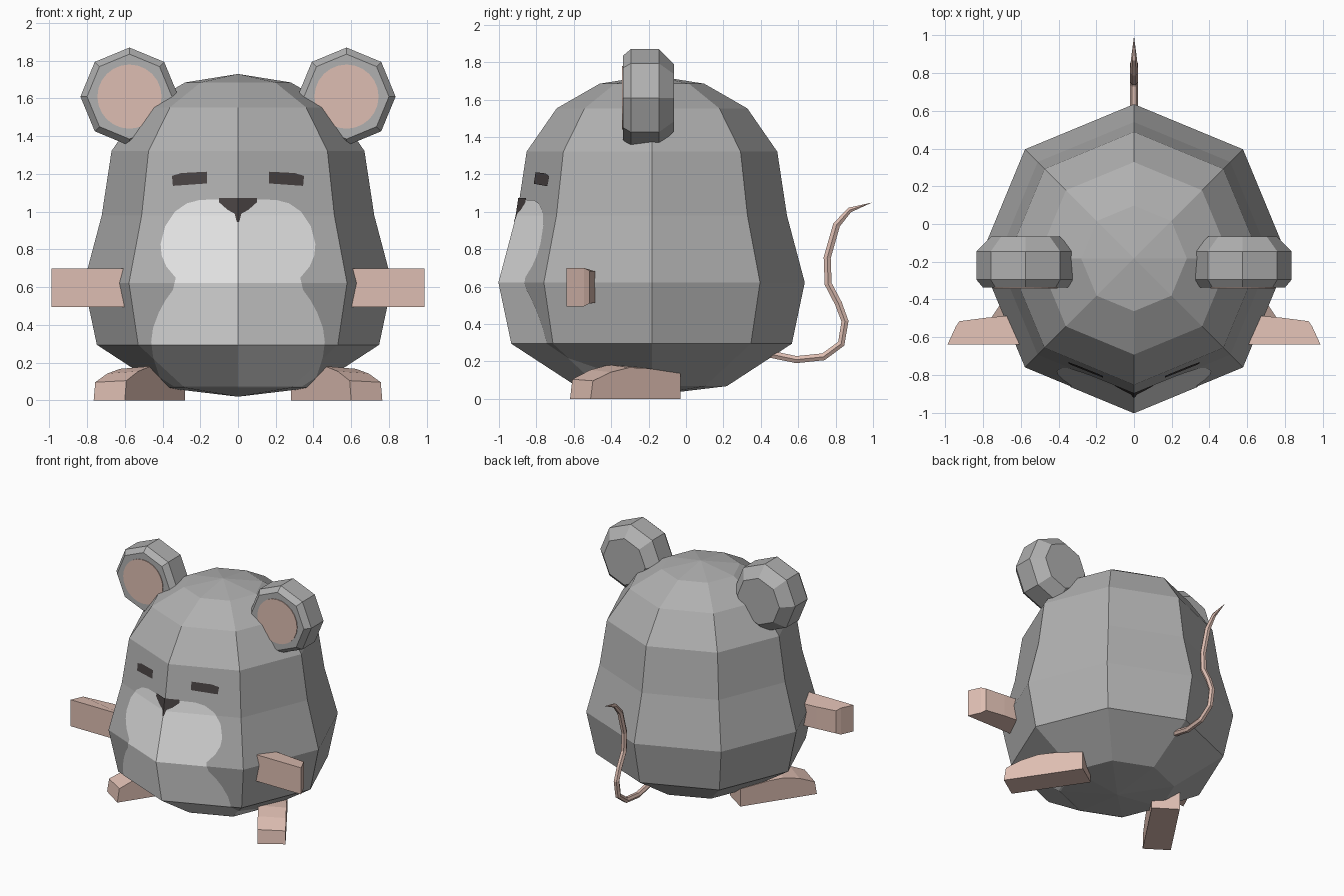
import bpy, bmesh, math
from mathutils import Vector

if "Cube" in bpy.data.objects:
    bpy.data.objects.remove(bpy.data.objects["Cube"])


def material(name, srgb):
    m = bpy.data.materials.new(name)
    m.diffuse_color = (*[(c / 255 / 12.92) if c < 11 else ((c / 255 + .055) / 1.055) ** 2.4
                         for c in srgb], 1)
    m.use_nodes = True
    m.node_tree.nodes["Principled BSDF"].inputs["Base Color"].default_value = m.diffuse_color
    return m


GREY = material("fur grey", (176, 176, 176))
PALE = material("belly pale grey", (232, 232, 232))
PINK = material("skin pink", (222, 190, 178))
DARK = material("face dark", (72, 66, 66))


def finish(name, bm, mat):
    bmesh.ops.recalc_face_normals(bm, faces=bm.faces)
    me = bpy.data.meshes.new(name)
    bm.to_mesh(me)
    bm.free()
    me.materials.append(mat)
    ob = bpy.data.objects.new(name, me)
    bpy.context.collection.objects.link(ob)
    return ob


def loft(name, rings, mat):
    """Skin a list of equal-length rings; a one-point end ring becomes a tip."""
    bm = bmesh.new()
    vs = [[bm.verts.new(p) for p in r] for r in rings]
    for a, b in zip(vs, vs[1:]):
        n = max(len(a), len(b))
        for i in range(n):
            j = (i + 1) % n
            quad = [a[i % len(a)], a[j % len(a)], b[j % len(b)], b[i % len(b)]]
            bm.faces.new(list(dict.fromkeys(quad)))
    for end in (vs[0], vs[-1]):
        if len(end) > 2:
            bm.faces.new(end)
    return finish(name, bm, mat)


def circle(r, n, place):
    return [place(r * math.cos(i * math.tau / n), r * math.sin(i * math.tau / n)) for i in range(n)]


# Body: eight-sided lathe
CY = -0.182
profile = [(0, .02), (.4, .068), (.748, .295), (.817, .622), (.722, .98),
           (.67, 1.322), (.51, 1.553), (.28, 1.685), (0, 1.73)]
body = loft("body", [circle(r, 8, lambda a, b: (a, CY + b, z)) if r else [(0, CY, z)]
                     for r, z in profile], GREY)


def painted_patch(name, outline, mat, lift):
    """Thin patch following the front of the body inside an x-z outline."""
    cutter = loft(name + "_cutter", [[(x, y, z) for x, z in outline] for y in (-1.3, -.35)], mat)
    mod = cutter.modifiers.new("cut", 'BOOLEAN')
    mod.operation, mod.object, mod.solver = 'INTERSECT', body, 'EXACT'
    dg = bpy.context.evaluated_depsgraph_get()
    bm = bmesh.new()
    bm.from_mesh(cutter.evaluated_get(dg).to_mesh())
    bpy.data.objects.remove(cutter)
    # keep only the faces lying on the body skin
    bm.normal_update()
    extra = [f for f in bm.faces if f.normal.y > -.2]
    bmesh.ops.delete(bm, geom=extra, context='FACES')
    for f in bm.faces:
        f.material_index = 0
    bmesh.ops.translate(bm, verts=bm.verts, vec=(0, -lift, 0))
    me = bpy.data.meshes.new(name)
    bm.to_mesh(me)
    bm.free()
    me.materials.clear()
    me.materials.append(mat)
    bpy.context.collection.objects.link(bpy.data.objects.new(name, me))


def mirrored(half):
    return half + [(-x, z) for x, z in reversed(half)]


# Belly, nose and closed eyes
painted_patch("belly", mirrored([
    (.08, 1.065), (.2, 1.063), (.27, 1.045), (.335, 1.0), (.385, .925), (.41, .83), (.405, .77),
    (.38, .71), (.33, .65), (.345, .585), (.385, .53), (.42, .465), (.45, .385), (.46, .31),
    (.45, .23), (.4, .075)]), PALE, .004)
painted_patch("nose", mirrored([(.1, 1.073), (.1, 1.05), (.055, 1.01), (.018, .99), (.006, .945)]),
              DARK, .007)
for s, side in ((-1, "left"), (1, "right")):
    painted_patch(side + "_eye", [(s * x, z) for x, z in (
        (.165, 1.15), (.345, 1.137), (.35, 1.19), (.3, 1.205), (.165, 1.212))], DARK, .004)

    # Ear with a pink inner disc
    def ear_ring(r, y, n=8):
        return circle(r, n, lambda a, b: (s * .575 + a, y, 1.61 + b))
    loft(side + "_ear", [ear_ring(r, y) for r, y in
                         ((.225, -.337), (.26, -.295), (.26, -.145), (.18, -.065))], GREY)
    loft(side + "_inner_ear", [ear_ring(.17, -.342, 24), ear_ring(.17, -.336, 24)], PINK)

    # Arm: flat front, bent back with slightly pinched edges
    back = [(.988, -.638, 0), (.945, -.545, 0), (.925, -.515, .015), (.77, -.495, .018),
            (.65, -.485, .018), (.56, -.4, .018), (.5, -.4, .018), (.5, -.638, 0)]
    loft(side + "_arm", [[(s * x, y, z + d * p) for x, y, p in back]
                         for z, d in ((.495, 1), (.7, -1))], PINK)

    # Foot: bar turned outward, side profile swept across its width
    toe, along, across = Vector((.60, -.62, 0)), Vector((-.555, .832, 0)), Vector((.832, .555, 0))
    side_profile = [(0, 0), (.015, .105), (.13, .155), (.25, .182), (.36, .178), (.577, .148), (.577, 0)]
    rings = []
    for w, shrink in ((0, 1), (.198, .92)):
        pts = [toe + along * d + across * w + Vector((0, 0, h * shrink)) for d, h in side_profile]
        rings.append([(s * p.x, p.y, p.z) for p in pts])
    loft(side + "_foot", rings, PINK)

# Tail: tapering six-sided tube
path = [Vector((0, y, z)) for y, z in (
    (.38, .255), (.47, .235), (.59, .21), (.735, .225), (.83, .295), (.85, .415), (.815, .51),
    (.76, .615), (.755, .755), (.805, .93), (.875, 1.01), (.995, 1.05))]
rings = []
for i, p in enumerate(path[:-1]):
    t = (path[i + 1] - path[max(i - 1, 0)]).normalized()
    side_dir = Vector((1, 0, 0))
    up = t.cross(side_dir)
    rings.append(circle(.022 if i < 10 else .016, 6, lambda a, b: p + side_dir * a + up * b))
loft("tail", rings + [[path[-1]]], PINK)
